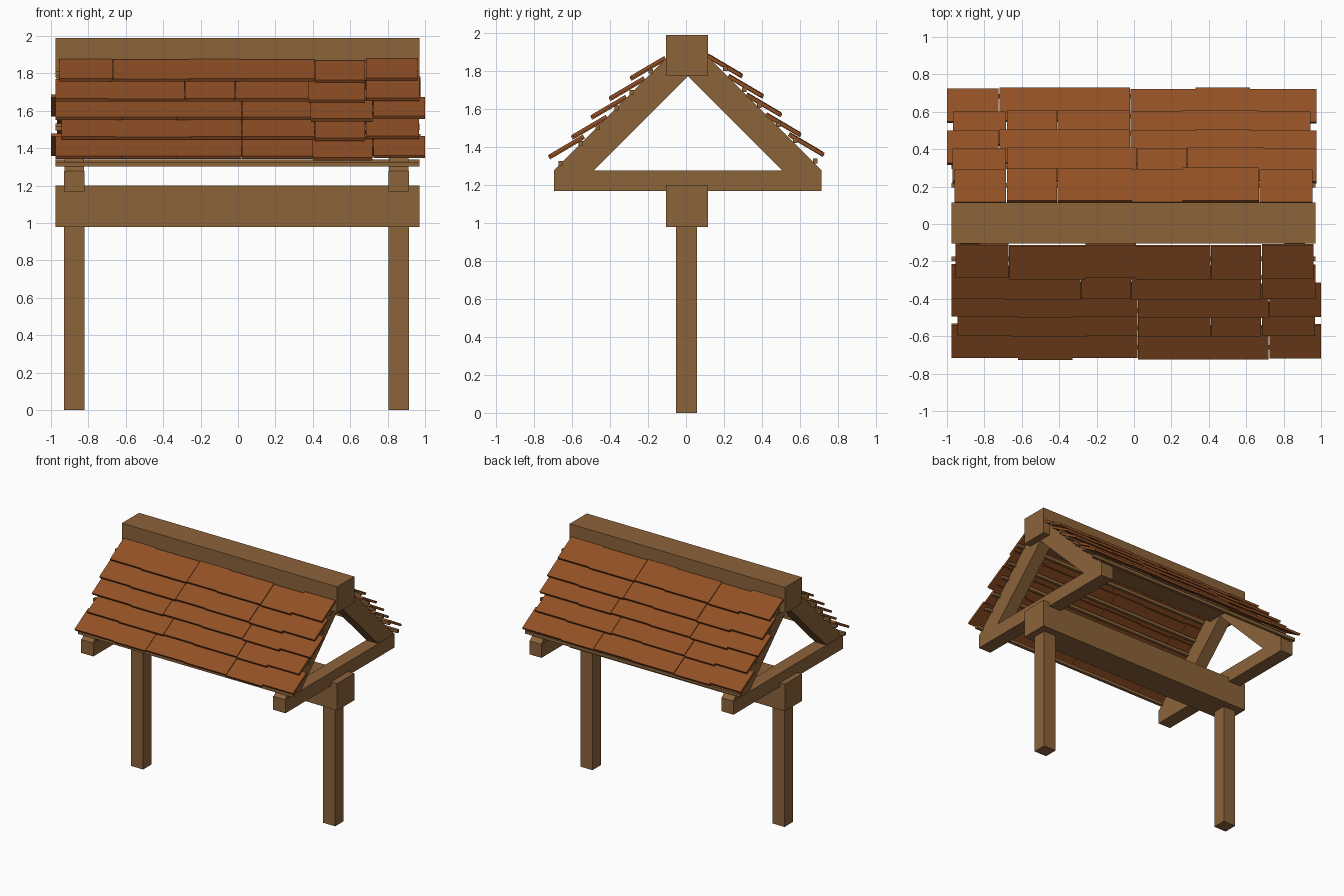
import bpy, math
from mathutils import Vector, Matrix

if "Cube" in bpy.data.objects:
    bpy.data.objects.remove(bpy.data.objects["Cube"])


def material(name, rgb):
    m = bpy.data.materials.new(name)
    m.diffuse_color = (*rgb, 1)
    m.use_nodes = True
    m.node_tree.nodes["Principled BSDF"].inputs["Base Color"].default_value = m.diffuse_color
    return m


WOOD = material("oak_wood", (0.262, 0.125, 0.042))
TILE = material("clay_tile", (0.283, 0.080, 0.0185))


def mesh_object(name, verts, faces, mat):
    me = bpy.data.meshes.new(name)
    me.from_pydata([tuple(v) for v in verts], [], faces)
    me.materials.append(mat)
    ob = bpy.data.objects.new(name, me)
    bpy.context.collection.objects.link(ob)
    return ob


def extrude_x(name, profile, x0, x1, mat):
    """Prism along x from a counter-clockwise (y, z) profile."""
    n = len(profile)
    verts = [(x, y, z) for x in (x0, x1) for y, z in profile]
    faces = [tuple(reversed(range(n))), tuple(range(n, 2 * n))]
    faces += [(i, (i + 1) % n, n + (i + 1) % n, n + i) for i in range(n)]
    return mesh_object(name, verts, faces, mat)


def box(name, x0, x1, y0, y1, z0, z1, mat=WOOD):
    return extrude_x(name, [(y0, z0), (y1, z0), (y1, z1), (y0, z1)], x0, x1, mat)


# Heavy beams along the length
box("ridge_beam", -0.975, 0.97, -0.105, 0.115, 1.777, 1.99)
box("lower_beam", -0.975, 0.97, -0.105, 0.115, 0.98, 1.20)

# Posts and triangular roof trusses at both ends
CY = 0.01
for side, x0, x1 in (("left", -0.93, -0.82), ("right", 0.805, 0.915)):
    box(side + "_post", x0, x1, -0.053, 0.057, 0, 0.985)
    box(side + "_truss_tie", x0, x1, CY - 0.705, CY + 0.705, 1.168, 1.278)
    front = [(-0.705, 1.278), (-0.495, 1.278), (0, 1.773), (0, 1.983)]
    back = [(-y, z) for y, z in reversed(front)]
    for label, prof in (("front", front), ("back", back)):
        extrude_x(f"{side}_{label}_rafter", [(y + CY, z) for y, z in prof],
                  x0 + 0.003, x1 - 0.003, WOOD)

# Thin battens lying on the rafters
FRONT = [(-0.66, 1.314), (-0.554, 1.42), (-0.464, 1.506),
         (-0.364, 1.606), (-0.285, 1.69), (-0.185, 1.80)]
for i, (y, z) in enumerate(FRONT):
    for label, cy, cz in (("front", y, z), ("back", 0.022 - y, z + 0.013)):
        box(f"{label}_batten_{i + 1}", -0.975, 0.97,
            cy - 0.012, cy + 0.012, cz - 0.012, cz + 0.012)

# Overlapping tile courses: lower edge (y, z) and seam positions along x
ROWS = [
    (-0.713, 1.351, (-0.975, -0.62, -0.33, 0.02, 0.40, 0.72, 1.0)),
    (-0.592, 1.455, (-0.945, -0.66, -0.255, 0.02, 0.41, 0.68, 0.968)),
    (-0.490, 1.560, (-0.975, -0.62, -0.33, 0.02, 0.39, 0.72, 1.0)),
    (-0.394, 1.658, (-0.975, -0.69, -0.285, -0.015, 0.38, 0.68, 0.97)),
    (-0.284, 1.765, (-0.955, -0.67, -0.26, 0.01, 0.41, 0.68, 0.96)),
]
SLIDE = (0, 0.008, 0, 0.007, 0.011, 0)      # small shifts down the slope
LIFT = (0, 0.003, 0, 0.003, -0.003, 0.004)  # small shifts off the roof
ANGLE, LENGTH, HALF = math.radians(30.5), 0.204, 0.009
along = Vector((0, math.cos(ANGLE), math.sin(ANGLE)))
normal = Vector((0, -math.sin(ANGLE), math.cos(ANGLE)))

TURN = Matrix.Translation((0, 0.004, 0.013)) @ Matrix.Rotation(math.pi, 4, 'Z')
for r, (y, z, seams) in enumerate(ROWS):
    for c in range(6):
        low = Vector((0, y, z)) - along * SLIDE[c] + normal * LIFT[c]
        high = low + along * LENGTH
        prof = [low - normal * HALF, high - normal * HALF,
                high + normal * HALF, low + normal * HALF]
        gap = 0.004 if c == 5 else 0.0005
        tile = extrude_x(f"front_tile_{r + 1}_{c + 1}", [(p.y, p.z) for p in prof],
                         seams[c] + gap, seams[c + 1], TILE)
        # Back slope is the front slope turned half way round
        other = tile.copy()
        other.data = tile.data.copy()
        other.name = f"back_tile_{r + 1}_{c + 1}"
        other.data.transform(TURN)
        bpy.context.collection.objects.link(other)
